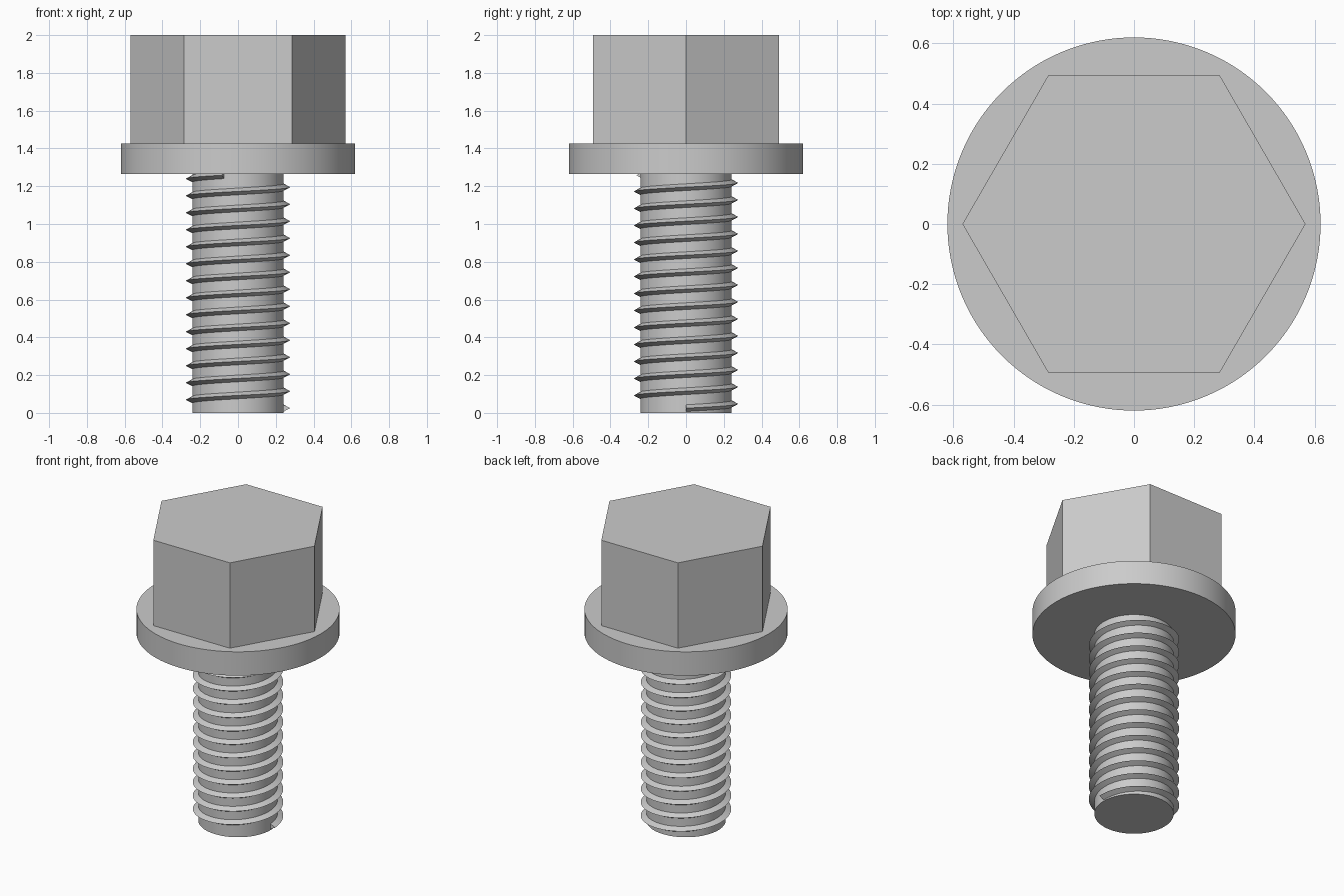
import bpy, bmesh
from math import cos, sin, pi, radians
from mathutils import Matrix

cube = bpy.data.objects.get("Cube")
if cube:
    bpy.data.objects.remove(cube, do_unlink=True)

# One plain steel grey for the whole bolt
GREY = (0.6, 0.6, 0.6, 1)
steel = bpy.data.materials.new("steel_grey")
steel.use_nodes = True
steel.diffuse_color = GREY
next(n for n in steel.node_tree.nodes if n.type == 'BSDF_PRINCIPLED').inputs["Base Color"].default_value = GREY


def finish(name, bm):
    bmesh.ops.recalc_face_normals(bm, faces=bm.faces)
    mesh = bpy.data.meshes.new(name)
    bm.to_mesh(mesh)
    bm.free()
    mesh.shade_smooth()
    mesh.set_sharp_from_angle(angle=radians(30))
    mesh.materials.append(steel)
    obj = bpy.data.objects.new(name, mesh)
    bpy.context.scene.collection.objects.link(obj)
    return obj


def prism(name, sides, radius, bottom, top):
    """Upright capped prism with a corner on the x axis."""
    bm = bmesh.new()
    place = Matrix.Translation((0, 0, (bottom + top) / 2)) @ Matrix.Rotation(pi / 2, 4, 'Z')
    bmesh.ops.create_cone(bm, cap_ends=True, segments=sides, radius1=radius,
                          radius2=radius, depth=top - bottom, matrix=place)
    return finish(name, bm)


def helix(name, root, crest, half, start, pitch, turns, steps):
    """Right-handed V-shaped ridge with closed ends."""
    bm = bmesh.new()
    profile = [(root, -half), (crest, 0), (root, half)]
    rings = []
    for i in range(round(turns * steps) + 1):
        turn = i / steps
        a = 2 * pi * turn
        rings.append([bm.verts.new((r * cos(a), r * sin(a), start + pitch * turn + dz))
                      for r, dz in profile])
    for lo, hi in zip(rings, rings[1:]):
        for k in range(3):
            n = (k + 1) % 3
            bm.faces.new((lo[k], lo[n], hi[n], hi[k]))
    bm.faces.new(rings[0])
    bm.faces.new(rings[-1])
    return finish(name, bm)


# Head, flange and shank
prism("hex_head", 6, 0.57, 1.425, 2.0)
prism("flange", 128, 0.62, 1.265, 1.425)
prism("shank", 96, 0.242, 0, 1.265)

# Thread wound up the shank to just under the flange
helix("thread", root=0.238, crest=0.276, half=0.02, start=0.025,
      pitch=0.09, turns=13.7, steps=80)
